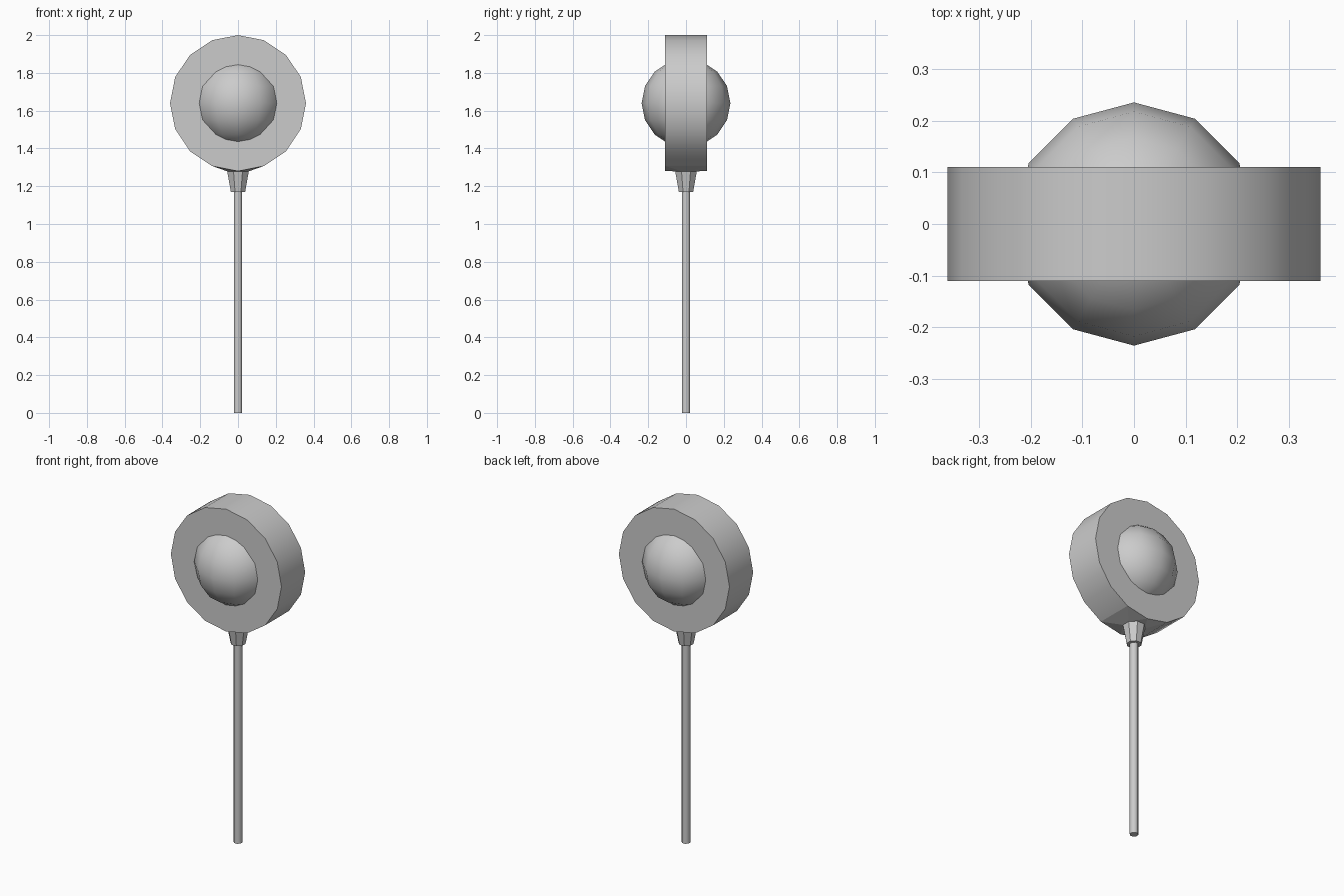
import bpy, bmesh
from math import pi, sin, cos, radians
from mathutils import Matrix

if "Cube" in bpy.data.objects:
    bpy.data.objects.remove(bpy.data.objects["Cube"])

CZ, R, T = 1.64, 0.36, 0.11      # disc centre height, radius, half thickness


def finish(name, bm, smooth=True, angle=35):
    bmesh.ops.recalc_face_normals(bm, faces=bm.faces[:])
    me = bpy.data.meshes.new(name)
    bm.to_mesh(me)
    bm.free()
    ob = bpy.data.objects.new(name, me)
    bpy.context.collection.objects.link(ob)
    if smooth:
        bpy.ops.object.select_all(action='DESELECT')
        ob.select_set(True)
        bpy.context.view_layer.objects.active = ob
        bpy.ops.object.shade_smooth_by_angle(angle=radians(angle))
    return ob


def cone(name, n, r_low, r_high, z0, z1, smooth):
    bm = bmesh.new()
    m = Matrix.Translation((0, 0, (z0 + z1) / 2)) @ Matrix.Rotation(pi / n, 4, 'Z')
    bmesh.ops.create_cone(bm, cap_ends=True, segments=n, radius1=r_low,
                          radius2=r_high, depth=z1 - z0, matrix=m)
    return finish(name, bm, smooth, 50)


# Upright 16-sided disc
bm = bmesh.new()
ring = [(R * sin(i * pi / 8), CZ + R * cos(i * pi / 8)) for i in range(16)]
front = [bm.verts.new((x, -T, z)) for x, z in ring]
back = [bm.verts.new((x, T, z)) for x, z in ring]
bm.faces.new(front)
bm.faces.new(back[::-1])
for i in range(16):
    if i not in (7, 8):          # lowest two sides are replaced by the flare
        j = (i + 1) % 16
        bm.faces.new((front[i], back[i], back[j], front[j]))
finish("disc", bm)

# Shallow flare blending the disc's lowest sides into the collar
bm = bmesh.new()
for i in (7, 8, 9):
    for y in (-T, T):
        bm.verts.new((ring[i][0], y, ring[i][1]))
for k in range(8):
    a = (k + 0.5) * pi / 4
    bm.verts.new((0.062 * cos(a), 0.062 * sin(a), 1.279))
bmesh.ops.convex_hull(bm, input=bm.verts[:])
bm.normal_update()
hidden = [f for f in bm.faces if abs(f.normal.y) > 0.99 or f.normal.z > 0.9]
bmesh.ops.delete(bm, geom=hidden, context='FACES')
finish("flare", bm, False)

# Smooth ball through the disc
bm = bmesh.new()
bmesh.ops.create_uvsphere(bm, u_segments=12, v_segments=8, radius=0.235,
                          matrix=Matrix.Translation((0, 0, CZ)))
finish("ball", bm, True, 60)

# Tapered collar and thin pole
cone("collar", 8, 0.041, 0.062, 1.17, 1.28, False)
cone("pole", 8, 0.024, 0.024, 0.0, 1.18, True)
